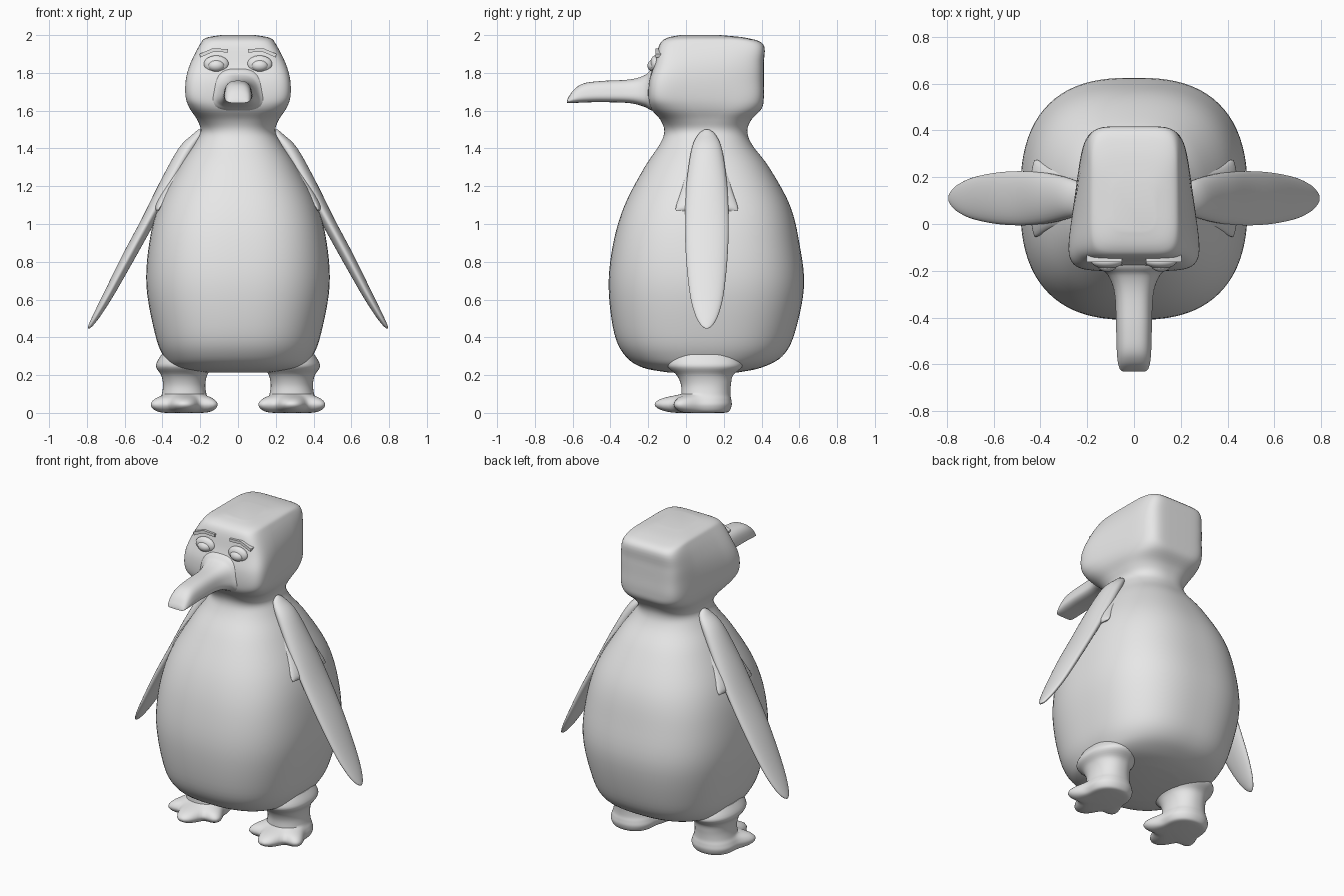
import bpy, bmesh, math
from mathutils import Vector

cube = bpy.data.objects.get("Cube")
if cube:
    bpy.data.objects.remove(cube, do_unlink=True)

GREY = (0.8, 0.8, 0.8, 1.0)
grey = bpy.data.materials.new("plain_grey")
grey.use_nodes = True
grey.diffuse_color = GREY
grey.node_tree.nodes["Principled BSDF"].inputs["Base Color"].default_value = GREY


def finish(name, bm, angle=50):
    """Turn a bmesh into a smooth shaded grey object."""
    bmesh.ops.recalc_face_normals(bm, faces=bm.faces)
    mesh = bpy.data.meshes.new(name)
    bm.to_mesh(mesh)
    bm.free()
    mesh.materials.append(grey)
    obj = bpy.data.objects.new(name, mesh)
    bpy.context.collection.objects.link(obj)
    bpy.ops.object.select_all(action="DESELECT")
    obj.select_set(True)
    bpy.context.view_layer.objects.active = obj
    bpy.ops.object.shade_smooth_by_angle(angle=math.radians(angle))
    return obj


def spline(keys, steps=5):
    """Catmull-Rom interpolation through key tuples."""
    keys = [Vector(k) for k in keys]
    padded = [keys[0]] + keys + [keys[-1]]
    out = []
    for a, b, c, d in zip(padded, padded[1:], padded[2:], padded[3:]):
        for i in range(steps):
            t = i / steps
            out.append(b + (c - a) * (t / 2) + (a * 2 - b * 5 + c * 4 - d) * (t * t / 2)
                       + (b * 3 - a - c * 3 + d) * (t ** 3 / 2))
    return out + [keys[-1]]


def power(value, n):
    return math.copysign(abs(value) ** (2 / n), value)


def loft(name, keys, place, count=64, warp=None):
    """Loft rings (position, centre, half width, v min, v max, roundness, taper)."""
    bm = bmesh.new()
    rings = []
    for pos, mid, half, low, high, n, taper in spline(keys):
        ring = []
        for i in range(count):
            angle = math.tau * (i + 0.5) / count
            u, v = power(math.cos(angle), n), power(math.sin(angle), n)
            u *= 1 - taper * (v + 1) / 2
            if warp:
                u, v = warp(angle, u, v, pos)
            point = (mid + half * u, (low + high) / 2 + (high - low) / 2 * v, pos)
            ring.append(bm.verts.new(place(*point)))
        rings.append(ring)
    for a, b in zip(rings, rings[1:]):
        for i in range(count):
            j = (i + 1) % count
            bm.faces.new((a[i], a[j], b[j], b[i]))
    bm.faces.new(rings[0])
    bm.faces.new(rings[-1])
    return finish(name, bm)


def ball(name, centre, radii):
    bm = bmesh.new()
    bmesh.ops.create_uvsphere(bm, u_segments=28, v_segments=16, radius=1)
    bmesh.ops.scale(bm, verts=bm.verts, vec=radii)
    bmesh.ops.translate(bm, verts=bm.verts, vec=centre)
    return finish(name, bm)


# Torso, neck and boxy head as one skin: z, half width, front, back, roundness, taper
torso = [
    (.215, .18, -.1, .28, 2.4, 0), (.24, .335, -.23, .4, 2.5, 0), (.3, .395, -.32, .51, 2.6, 0),
    (.42, .44, -.38, .575, 2.6, 0), (.67, .485, -.41, .625, 2.6, 0), (.9, .47, -.385, .6, 2.6, 0),
    (1.1, .42, -.325, .55, 2.5, 0), (1.3, .315, -.22, .44, 2.4, 0), (1.42, .235, -.14, .35, 2.3, 0),
    (1.49, .2, -.115, .325, 2.4, .02)]
head = [
    (1.55, .225, -.135, .345, 3, .1), (1.61, .272, -.185, .4, 4.5, .22),
    (1.67, .295, -.2, .412, 6, .28), (1.76, .295, -.195, .412, 6, .28),
    (1.85, .265, -.166, .412, 6, .2), (1.95, .205, -.14, .41, 6, .05),
    (1.985, .17, -.1, .32, 5, 0), (2, .09, -.03, .18, 4, 0)]
skin = [(z, 0, *rest) for z, *rest in torso + head]
loft("body_and_head", skin, lambda u, v, w: (u, v, w), count=80)

# Beak, flared where it meets the face: y, half width, bottom, top
beak = [(-.1, .2, 1.58, 1.85), (-.18, .17, 1.6, 1.82), (-.22, .125, 1.62, 1.787),
        (-.3, .093, 1.64, 1.765), (-.45, .086, 1.645, 1.757), (-.54, .083, 1.643, 1.745),
        (-.59, .078, 1.641, 1.715), (-.62, .068, 1.641, 1.675), (-.63, .055, 1.641, 1.653)]
loft("beak", [(y, 0, w, a, b, 2.9, .3) for y, w, a, b in beak],
     lambda u, v, w: (u, w, v), count=40)

# Flipper: z, centre x, half thickness, half breadth
flipper = [(1.5, .2, .01, .012), (1.475, .21, .03, .045), (1.4, .265, .05, .08),
           (1.22, .365, .05, .107), (1.03, .468, .041, .116), (.83, .577, .038, .111),
           (.63, .683, .03, .09), (.52, .745, .022, .062), (.465, .778, .013, .032),
           (.447, .79, .004, .008)]
# Web joining the flipper to the flank
web = [(1.36, .25, .03, .1), (1.2, .355, .04, .13), (1.1, .41, .035, .162), (1.07, .425, .01, .165)]


def blade(keys):
    return [(z, x, t, .11 - b, .11 + b, 2, 0) for z, x, t, b in keys]


# Leg widening into a webbed foot: z, half width, front, back
leg = [(0, .09, 0, .2), (.008, .122, -.02, .228), (.04, .137, -.035, .242),
       (.07, .13, -.03, .24), (.1, .118, -.025, .235), (.15, .112, -.027, .238),
       (.2, .122, -.05, .25), (.25, .15, -.1, .3), (.31, .12, -.08, .27)]


def toes(angle, u, v, z):
    """Push three toe lobes outward near the ground."""
    rise = max(0, 1 - (abs(z - .043) / .055) ** 3)
    lobes = ((-90, .95), (-42, .62), (-138, .62))
    push = 0
    for centre, reach in lobes:
        gap = (math.degrees(angle) - centre + 180) % 360 - 180
        push += reach * math.exp(-(gap / 20) ** 2)
    return u * (1 + push * rise), v * (1 + push * rise)


# Heavy brow outline in x and z
brow_outline = [(.052, 1.908), (.13, 1.912), (.198, 1.882), (.204, 1.9), (.134, 1.93), (.052, 1.926)]

for label, side in (("left", 1), ("right", -1)):
    def mirror(u, v, w):
        return (side * u, v, w)

    loft(label + "_flipper", blade(flipper), mirror, count=32)
    loft(label + "_flipper_web", blade(web), mirror, count=32)
    loft(label + "_leg_and_foot", [(z, .285, w, a, b, 2.2, 0) for z, w, a, b in leg],
         mirror, count=72, warp=toes)
    # Eye socket rim and eyeball
    ball(label + "_eyelid", (side * .115, -.162, 1.846), (.066, .028, .046))
    ball(label + "_eyeball", (side * .115, -.168, 1.838), (.046, .036, .033))
    # Brow
    bm = bmesh.new()
    face = bm.faces.new([bm.verts.new((side * x, -.162, z)) for x, z in brow_outline])
    grown = bmesh.ops.extrude_face_region(bm, geom=[face], use_keep_orig=True)
    moved = [g for g in grown["geom"] if isinstance(g, bmesh.types.BMVert)]
    bmesh.ops.translate(bm, verts=moved, vec=(0, .05, 0))
    finish(label + "_brow", bm, angle=30)
